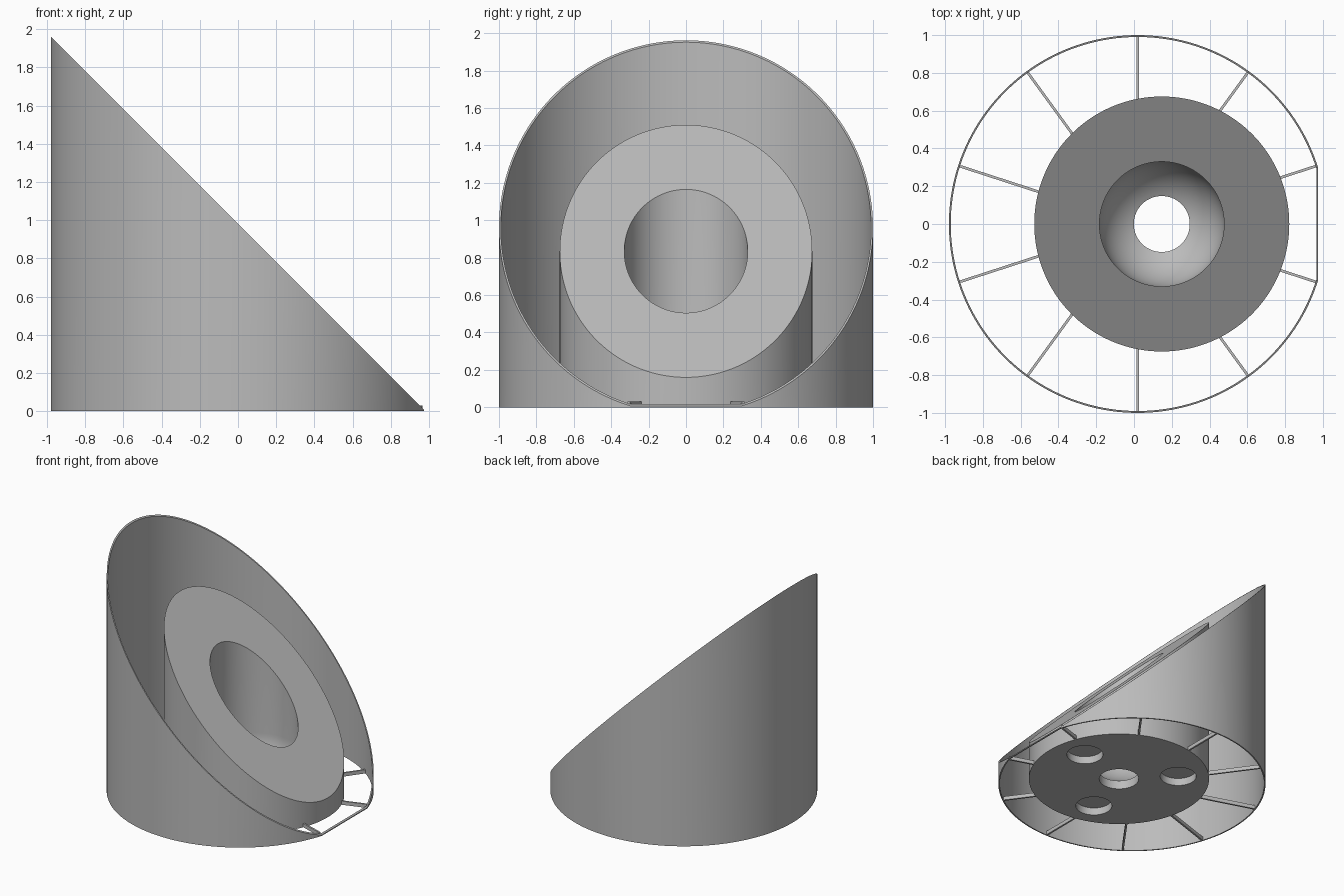
import bpy, bmesh
from math import sin, cos, pi, acos, sqrt, radians
from mathutils import Matrix

if "Cube" in bpy.data.objects:
    bpy.data.objects.remove(bpy.data.objects["Cube"], do_unlink=True)

SEG = 160
SHELL_X, CORE_X = 0.02, 0.147

grey = bpy.data.materials.new("plain_grey")
grey.use_nodes = True
grey.diffuse_color = (0.5, 0.5, 0.5, 1)
grey.node_tree.nodes["Principled BSDF"].inputs["Base Color"].default_value = (0.5, 0.5, 0.5, 1)


def slope(x):
    """Height of the 45 degree cut that trims the shell and the core."""
    return 0.982 - x


def add_object(name, bm):
    bmesh.ops.recalc_face_normals(bm, faces=bm.faces)
    mesh = bpy.data.meshes.new(name)
    bm.to_mesh(mesh)
    bm.free()
    mesh.materials.append(grey)
    obj = bpy.data.objects.new(name, mesh)
    bpy.context.collection.objects.link(obj)
    return obj


def smooth(obj, angle):
    bpy.ops.object.select_all(action='DESELECT')
    obj.select_set(True)
    bpy.context.view_layer.objects.active = obj
    bpy.ops.object.shade_smooth_by_angle(angle=radians(angle))


def loft(name, loops):
    """Bridge closed loops of equal length, joining the last to the first."""
    bm = bmesh.new()
    rings = [[bm.verts.new(p) for p in loop] for loop in loops]
    for a, b in zip(rings, rings[1:] + rings[:1]):
        for i in range(len(a)):
            j = (i + 1) % len(a)
            bm.faces.new((a[i], a[j], b[j], b[i]))
    return add_object(name, bm)


# Outer shell: thin round wall with a flat front chord, cut by the slope
def chord_loop(radius, limit, height=None):
    start = acos((limit - SHELL_X) / radius)
    points = []
    for i in range(SEG + 1):
        a = start + (2 * pi - 2 * start) * i / SEG
        x, y = SHELL_X + radius * cos(a), radius * sin(a)
        points.append((x, y, slope(x) if height is None else height))
    return points


shell = loft("outer_shell", [chord_loop(1, 0.975, 0), chord_loop(1, 0.975),
                             chord_loop(0.99, 0.965), chord_loop(0.99, 0.965, 0)])
smooth(shell, 10)


# Core: slanted block with a round-bottomed bore and a drain hole
def core_loop(radius, height=None):
    points = []
    for i in range(SEG):
        a = 2 * pi * i / SEG
        x = CORE_X + radius * cos(a)
        points.append((x, radius * sin(a), slope(x) if height is None else height))
    return points


BORE, DRAIN, DRAIN_TOP = 0.33, 0.148, 0.07
centre_z = DRAIN_TOP + sqrt(BORE ** 2 - DRAIN ** 2)
end = acos(DRAIN / BORE)
bowl = [core_loop(BORE * cos(end * k / 16), centre_z - BORE * sin(end * k / 16))
        for k in range(17)]
core = loft("core_block", [core_loop(0.675, 0), core_loop(0.675), core_loop(BORE)]
            + bowl + [core_loop(DRAIN, 0)])

# Three blind recesses in the underside
bm = bmesh.new()
for k in range(3):
    a = radians(15 + 120 * k)
    spot = Matrix.Translation((CORE_X + 0.445 * cos(a), 0.445 * sin(a), 0))
    bmesh.ops.create_cone(bm, cap_ends=True, segments=64, radius1=0.135,
                          radius2=0.135, depth=0.12, matrix=spot)
cutter = add_object("recess_cutter", bm)
cutter.hide_render = True
cut = core.modifiers.new("recesses", 'BOOLEAN')
cut.operation, cut.solver, cut.object = 'DIFFERENCE', 'EXACT', cutter
bpy.context.view_layer.objects.active = core
bpy.ops.object.modifier_apply(modifier=cut.name)
bpy.data.objects.remove(cutter, do_unlink=True)
smooth(core, 25)

# Ten thin spokes radiating from the shell axis, ending inside the core
for k in range(10):
    a = radians(18 + 36 * k)
    c = CORE_X - SHELL_X
    inner = c * cos(a) + sqrt(0.67 ** 2 - (c * sin(a)) ** 2)
    outer = 0.992
    bm = bmesh.new()
    place = (Matrix.Translation((SHELL_X, 0, 0)) @ Matrix.Rotation(a, 4, 'Z')
             @ Matrix.Translation(((inner + outer) / 2, 0, 0.015))
             @ Matrix.Diagonal((outer - inner, 0.014, 0.03, 1)))
    bmesh.ops.create_cube(bm, size=1, matrix=place)
    add_object(f"spoke_{k + 1}", bm)
